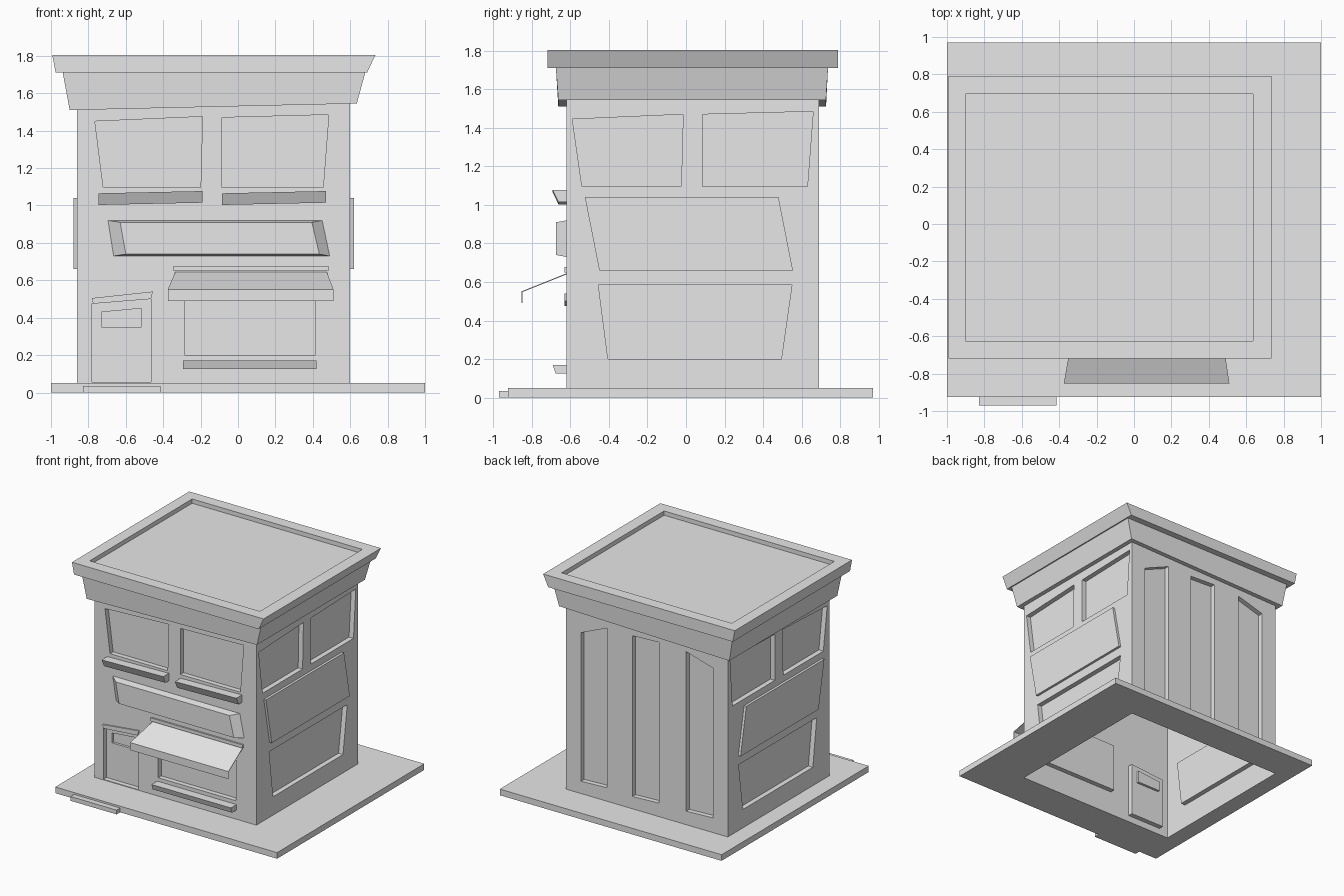
import bpy
import bmesh
from mathutils import Vector

if "Cube" in bpy.data.objects:
    bpy.data.objects.remove(bpy.data.objects["Cube"])

# One plain colour for the whole building
plaster = bpy.data.materials.new("plain_grey")
plaster.use_nodes = True
GREY = (0.8, 0.8, 0.8, 1)
plaster.diffuse_color = GREY
plaster.node_tree.nodes["Principled BSDF"].inputs["Base Color"].default_value = GREY

# Wall planes of the building
LEFT, RIGHT, FRONT, BACK = -0.86, 0.60, -0.62, 0.69
BASE_TOP, WALL_TOP = 0.05, 1.56
RECESS = 0.04

SIDES = {
    "front": lambda u, z, out: Vector((u, FRONT - out, z)),
    "back": lambda u, z, out: Vector((u, BACK + out, z)),
    "right": lambda u, z, out: Vector((RIGHT + out, u, z)),
    "left": lambda u, z, out: Vector((LEFT - out, u, z)),
}


def loft(name, loop_a, loop_b):
    """Closed solid between two matching loops of points."""
    bm = bmesh.new()
    a = [bm.verts.new(p) for p in loop_a]
    b = [bm.verts.new(p) for p in loop_b]
    bm.faces.new(a)
    bm.faces.new(b)
    for i in range(len(a)):
        j = (i + 1) % len(a)
        bm.faces.new((a[i], a[j], b[j], b[i]))
    bmesh.ops.recalc_face_normals(bm, faces=bm.faces)
    mesh = bpy.data.meshes.new(name)
    bm.to_mesh(mesh)
    bm.free()
    mesh.materials.append(plaster)
    obj = bpy.data.objects.new(name, mesh)
    bpy.context.scene.collection.objects.link(obj)
    return obj


def slab(name, side, outline, inner, outer, outer_outline=None):
    """Plate on a wall, from one distance off the wall to another."""
    place = SIDES[side]
    return loft(name, [place(u, z, inner) for u, z in outline],
                [place(u, z, outer) for u, z in outer_outline or outline])


def ring(x0, x1, y0, y1, z_left, z_right=None):
    """Rectangle of points, optionally sloping along x."""
    zr = z_left if z_right is None else z_right
    return [(x0, y0, z_left), (x1, y0, zr), (x1, y1, zr), (x0, y1, z_left)]


def box(name, x0, x1, y0, y1, z0, z1):
    return loft(name, ring(x0, x1, y0, y1, z0), ring(x0, x1, y0, y1, z1))


def rect(u0, u1, z0, z1):
    return [(u0, z1), (u1, z1), (u1, z0), (u0, z0)]


def carve(obj, cutters):
    """Cut shapes out of an object and bake the result."""
    for cutter in cutters:
        cutter.hide_render = True
        mod = obj.modifiers.new("cut", "BOOLEAN")
        mod.operation, mod.solver, mod.object = "DIFFERENCE", "EXACT", cutter
    graph = bpy.context.evaluated_depsgraph_get()
    baked = bpy.data.meshes.new_from_object(obj.evaluated_get(graph))
    obj.modifiers.clear()
    obj.data = baked
    for cutter in cutters:
        bpy.data.objects.remove(cutter)


# Ground slab, open beneath the building, and door step
ground_slab = box("ground_slab", -1, 1, -0.925, 0.97, 0, BASE_TOP)
carve(ground_slab, [box("slab_hole", LEFT, RIGHT, FRONT, BACK, -0.1, 0.1)])
box("door_step", -0.83, -0.415, -0.97, -0.925, 0, 0.035)

# Recessed windows, door and back panels
recesses = {
    "front": [
        [(-0.765, 1.45), (-0.19, 1.475), (-0.2, 1.095), (-0.72, 1.095)],
        [(-0.085, 1.47), (0.485, 1.485), (0.455, 1.095), (-0.085, 1.095)],
        rect(-0.285, 0.415, 0.2, 0.6),
        [(-0.78, 0.475), (-0.465, 0.5), (-0.465, 0.055), (-0.78, 0.055)],
    ],
    "back": [
        [(0.465, 1.36), (0.23, 1.46), (0.23, 0.16), (0.465, 0.15)],
        [(0, 1.46), (-0.24, 1.47), (-0.24, 0.16), (0, 0.15)],
        [(-0.485, 1.46), (-0.725, 1.39), (-0.725, 0.17), (-0.485, 0.16)],
    ],
}
recesses["right"] = recesses["left"] = [
    [(-0.59, 1.445), (-0.015, 1.47), (-0.025, 1.095), (-0.54, 1.095)],
    [(0.085, 1.47), (0.66, 1.485), (0.63, 1.095), (0.085, 1.095)],
    [(-0.455, 0.585), (0.55, 0.585), (0.495, 0.2), (-0.405, 0.2)],
]
cutters = [slab("recess_cutter", side, outline, -RECESS, 0.1)
           for side, outlines in recesses.items() for outline in outlines]
door_pane = [(-0.73, 0.43), (-0.515, 0.45), (-0.515, 0.35), (-0.73, 0.35)]
cutters.append(slab("door_pane_cutter", "front", door_pane, -RECESS - 0.02, -RECESS + 0.02))

walls = box("walls", LEFT, RIGHT, FRONT, BACK, BASE_TOP, WALL_TOP)
carve(walls, cutters)

# The building is a hollow shell without a floor
bm = bmesh.new()
bm.from_mesh(walls.data)
floor = [f for f in bm.faces if all(v.co.z < BASE_TOP + 0.001 for v in f.verts)]
bmesh.ops.delete(bm, geom=floor, context="FACES")
bm.to_mesh(walls.data)
bm.free()

# Raised panels on both side walls
for side in ("right", "left"):
    slab(side + "_raised_panel", side,
         [(-0.525, 1.04), (0.48, 1.04), (0.555, 0.66), (-0.45, 0.66)], 0, 0.02)

# Bevelled sign board
slab("sign_board", "front",
     [(-0.695, 0.92), (0.45, 0.92), (0.49, 0.73), (-0.665, 0.73)], 0, 0.055,
     [(-0.63, 0.91), (0.395, 0.91), (0.435, 0.74), (-0.6, 0.74)])


# Window sills with undercut fronts
def sill(name, x0, x1, low, high, lean, tilt):
    def edge(out, z):
        return [SIDES["front"](x0, z, out), SIDES["front"](x1, z + tilt, out)]
    back_top, front_top = edge(0, high), edge(0.072, high)
    back_low, front_low = edge(0, low), edge(0.072 - lean, low)
    loft(name, front_top + back_top[::-1], front_low + back_low[::-1])


sill("upper_sill_a", -0.745, -0.19, 1.003, 1.065, 0.03, 0.012)
sill("upper_sill_b", -0.085, 0.47, 1.003, 1.065, 0.03, 0.012)
sill("lower_sill", -0.295, 0.42, 0.125, 0.17, 0.015, 0)

# Door lintel
slab("door_lintel", "front",
     [(-0.78, 0.505), (-0.455, 0.54), (-0.465, 0.5), (-0.775, 0.475)], 0, 0.01)

# Shop awning: trim, sloped sheet and hanging edge
slab("awning_trim", "front", rect(-0.345, 0.485, 0.65, 0.677), 0, 0.012)
THIN = Vector((0, 0, -0.006))
place = SIDES["front"]
sheet = [place(-0.335, 0.645, 0), place(0.475, 0.645, 0),
         place(0.51, 0.552, 0.232), place(-0.375, 0.552, 0.232)]
loft("awning_sheet", sheet, [p + THIN for p in sheet])
slab("awning_valance", "front", rect(-0.375, 0.51, 0.49, 0.552), 0.228, 0.233)

# Two-step cornice and sunken roof
loft("lower_cornice", ring(-0.9, 0.635, -0.663, 0.727, 1.51, 1.545),
     ring(-0.937, 0.68, -0.675, 0.737, 1.71))
roof = loft("upper_cornice", ring(-0.975, 0.69, -0.72, 0.79, 1.71),
            ring(-0.993, 0.735, -0.72, 0.79, 1.805))
carve(roof, [box("roof_cutter", -0.9, 0.635, -0.625, 0.695, 1.77, 1.9)])
